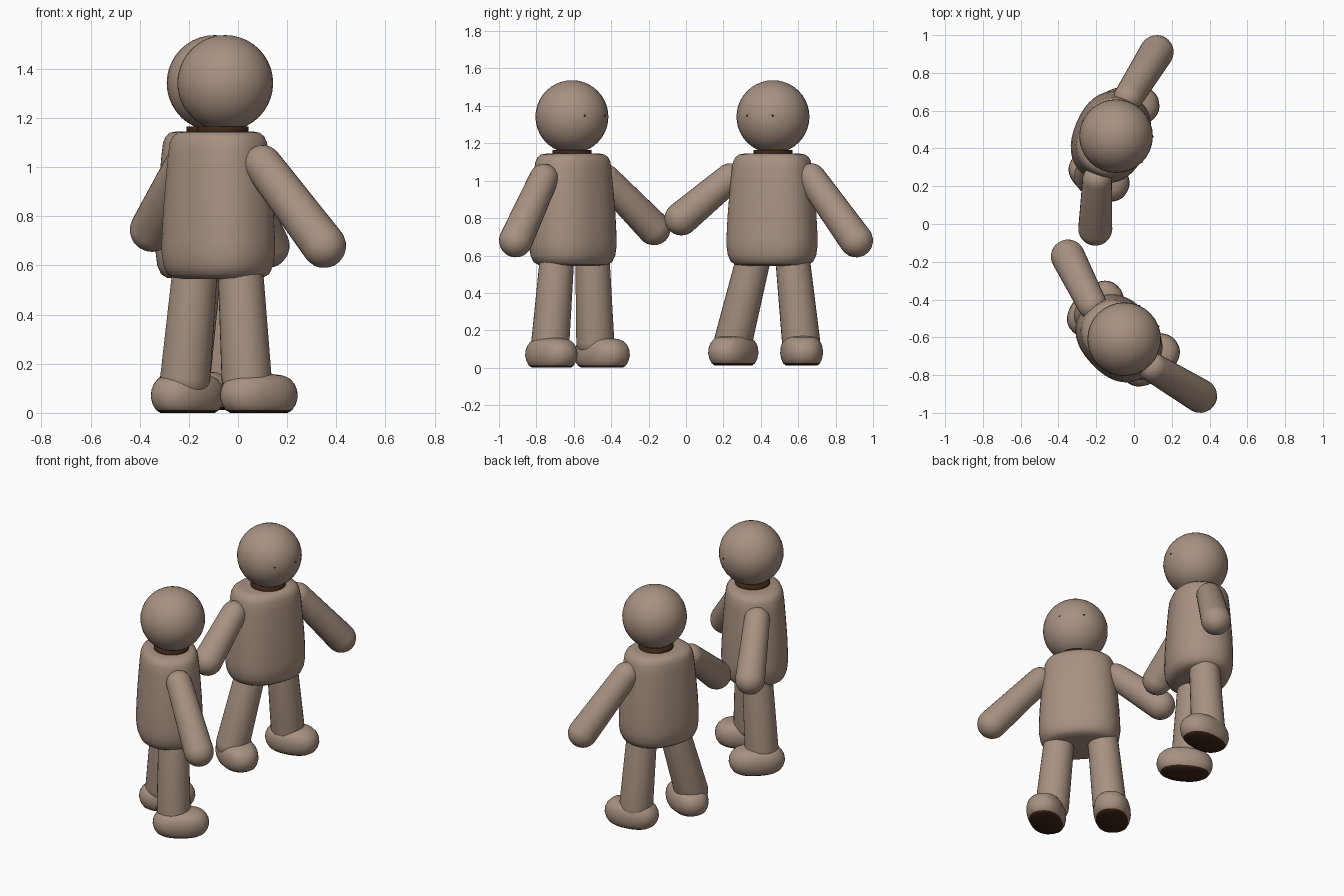
import bpy, bmesh, math
from mathutils import Vector, Matrix

if "Cube" in bpy.data.objects:
    bpy.data.objects.remove(bpy.data.objects["Cube"])


def material(name, rgb):
    m = bpy.data.materials.new(name)
    m.diffuse_color = (*rgb, 1)
    m.use_nodes = True
    m.node_tree.nodes["Principled BSDF"].inputs["Base Color"].default_value = m.diffuse_color
    return m


CLAY = material("clay brown", (0.39, 0.285, 0.22))
DARK = material("dark brown", (0.045, 0.018, 0.008))


def loft(name, rings, half_x=1, half_y=1, power=2, matrix=Matrix(), mats=(CLAY,), n=40, sole=False):
    """Stack superellipse rings given as (height, scale) and cap both ends."""
    bm = bmesh.new()
    rows = []
    for z, s in rings:
        row = []
        for i in range(n):
            a = 2 * math.pi * i / n
            c, d = math.cos(a), math.sin(a)
            x = math.copysign(abs(c) ** (2 / power), c) * half_x * s
            y = math.copysign(abs(d) ** (2 / power), d) * half_y * s
            row.append(bm.verts.new((x, y, z)))
        rows.append(row)
    for lo, hi in zip(rows, rows[1:]):
        for i in range(n):
            j = (i + 1) % n
            bm.faces.new((lo[i], lo[j], hi[j], hi[i]))
    bm.faces.new(rows[0][::-1])
    bm.faces.new(rows[-1])
    bm.normal_update()
    for f in bm.faces:
        f.smooth = True
        # undersides of the shoes are dark
        if sole and f.normal.z < -0.7:
            f.material_index = 1
    return finish(bm, name, matrix, mats)


def finish(bm, name, matrix, mats):
    me = bpy.data.meshes.new(name)
    bm.to_mesh(me)
    bm.free()
    for m in mats:
        me.materials.append(m)
    ob = bpy.data.objects.new(name, me)
    ob.matrix_world = matrix
    bpy.context.collection.objects.link(ob)
    return ob


def limb(name, start, end, r0, r1):
    """Tapered capsule with round ends centred on start and end."""
    start, end = Vector(start), Vector(end)
    length = (end - start).length
    steps = [math.radians(a) for a in (4, 20, 35, 50, 65, 80, 90)]
    rings = [(-r0 * math.cos(a), r0 * math.sin(a)) for a in steps]
    rings += [(length + r1 * math.cos(a), r1 * math.sin(a)) for a in reversed(steps)]
    turn = (end - start).to_track_quat('Z', 'Y').to_matrix().to_4x4()
    loft(name, rings, matrix=Matrix.Translation(start) @ turn, n=28)


def ball(name, centre, r, mat):
    bm = bmesh.new()
    bmesh.ops.create_uvsphere(bm, u_segments=32, v_segments=20, radius=r)
    for f in bm.faces:
        f.smooth = True
    finish(bm, name, Matrix.Translation(centre), (mat,))


TORSO = [(0.545, 0.6), (0.55, 0.78), (0.565, 0.89), (0.6, 0.96), (0.65, 0.99), (0.7, 0.99),
         (0.82, 0.965), (0.95, 0.92), (1.05, 0.88), (1.1, 0.85), (1.125, 0.8), (1.14, 0.72), (1.145, 0.6)]
FOOT = [(0, 0.74), (0.012, 0.86), (0.035, 0.95), (0.065, 1), (0.095, 0.98),
        (0.12, 0.91), (0.14, 0.79), (0.152, 0.62), (0.158, 0.35)]


def facing(centre, angle):
    return Matrix.Translation(centre) @ Matrix.Rotation(math.radians(angle), 4, 'Z')


def figure(tag, head, torso, angle, arms, legs, feet, lift):
    # head, neck and body; local x points forward
    ball(tag + "_head", head, 0.195, CLAY)
    loft(tag + "_neck", [(1.13, 1), (1.165, 1)], 0.105, 0.105,
         matrix=Matrix.Translation((head[0] - 0.01, head[1], 0)), mats=(DARK,))
    loft(tag + "_torso", TORSO, 0.2, 0.247, 2.3, facing((*torso, 0), angle))
    # pinprick eyes
    turn = Matrix.Rotation(math.radians(angle), 3, 'Z')
    for side in (-1, 1):
        eye = Vector((0.92, 0.38 * side, 0.03)).normalized() * 0.194
        ball(tag + "_eye", Vector(head) + turn @ eye, 0.005, DARK)
    # arms and legs
    for i, (shoulder, hand) in enumerate(arms):
        limb(f"{tag}_arm_{i}", shoulder, hand, 0.078, 0.09)
    for i, (hip, ankle) in enumerate(legs):
        limb(f"{tag}_leg_{i}", (*hip, 0.58), (*ankle, 0.14), 0.092, 0.102)
    # shoes with dark soles
    for i, (x, y, turn_deg) in enumerate(feet):
        loft(f"{tag}_foot_{i}", FOOT, 0.17, 0.112, 2.3, facing((x, y, lift), turn_deg),
             (CLAY, DARK), sole=True)


figure("first", (-0.052, -0.61, 1.342), (-0.08, -0.605), 43,
       arms=[((0.1, -0.76, 1.012), (0.35, -0.91, 0.68)),
             ((-0.22, -0.43, 1.01), (-0.35, -0.172, 0.745))],
       legs=[((0.01, -0.69), (0.035, -0.725)), ((-0.175, -0.5), (-0.215, -0.485))],
       feet=[(0.085, -0.72, 35), (-0.205, -0.45, 45)], lift=0)

figure("second", (-0.095, 0.465, 1.342), (-0.122, 0.46), -23,
       arms=[((-0.195, 0.235, 1.015), (-0.205, -0.025, 0.797)),
             ((-0.03, 0.67, 1.015), (0.12, 0.91, 0.68))],
       legs=[((-0.16, 0.36), (-0.215, 0.252)), ((-0.075, 0.57), (-0.065, 0.615))],
       feet=[(-0.185, 0.253, -30), (-0.035, 0.618, 8)], lift=0.012)
